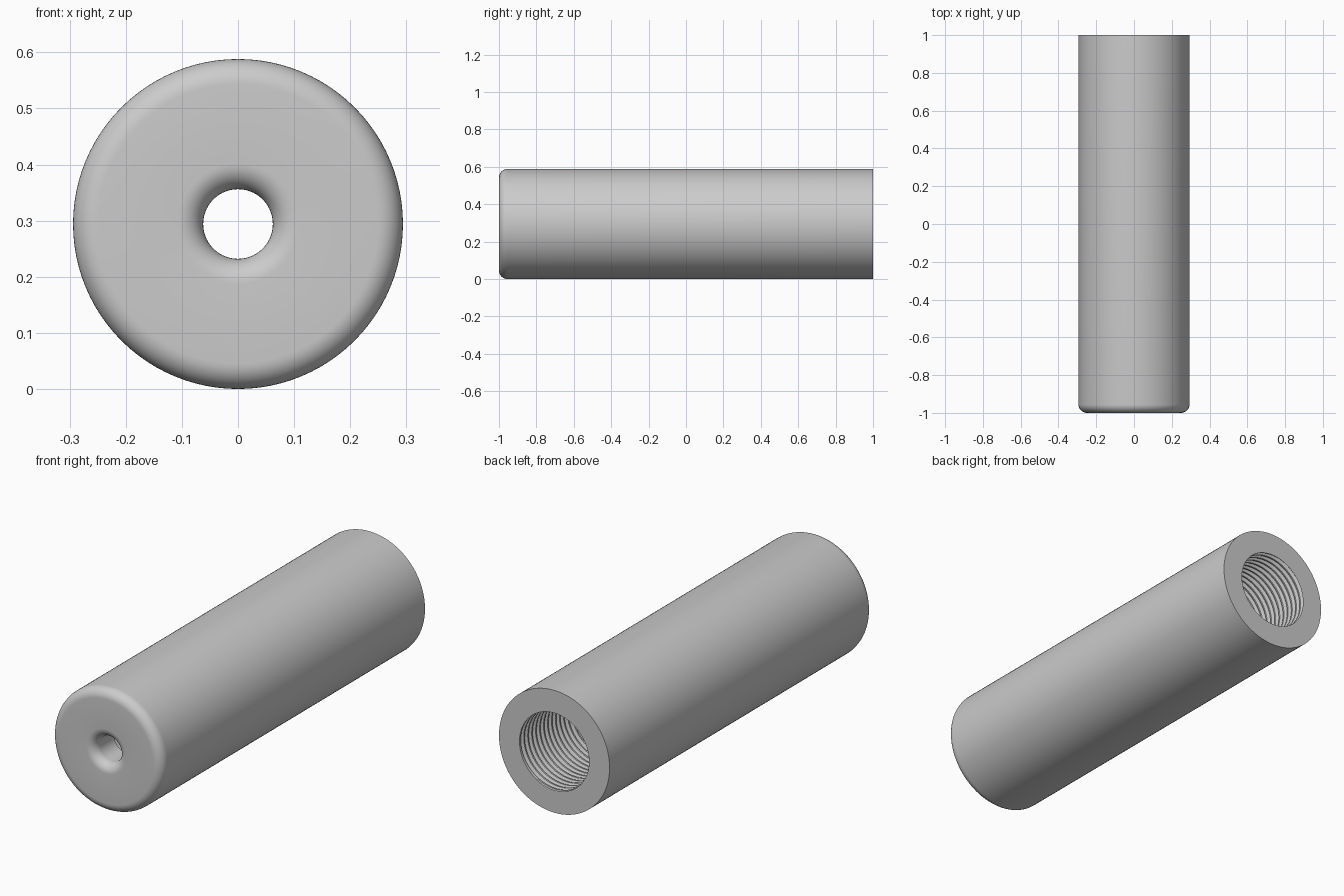
import bpy
import bmesh
from math import cos, sin, pi, tau, radians

R = 0.294            # outer radius, also the height of the axis
HOLE, BORE, ROOT = 0.062, 0.185, 0.2
FILLET = 0.045
FRONT, BACK, THREAD_START = -1, 1, 0
SEGMENTS = 96

cube = bpy.data.objects.get("Cube")
if cube:
    bpy.data.objects.remove(cube, do_unlink=True)

steel = bpy.data.materials.new("plain grey")
steel.use_nodes = True
grey = (0.6, 0.6, 0.6, 1)
steel.diffuse_color = grey
steel.node_tree.nodes["Principled BSDF"].inputs["Base Color"].default_value = grey


def point(radius, y, angle):
    return (radius * cos(angle), y, R + radius * sin(angle))


def finish(bm, name):
    bmesh.ops.remove_doubles(bm, verts=bm.verts, dist=1e-5)
    mesh = bpy.data.meshes.new(name)
    bm.to_mesh(mesh)
    bm.free()
    mesh.materials.append(steel)
    obj = bpy.data.objects.new(name, mesh)
    bpy.context.collection.objects.link(obj)
    bpy.ops.object.select_all(action="DESELECT")
    obj.select_set(True)
    bpy.context.view_layer.objects.active = obj
    bpy.ops.object.shade_smooth_by_angle(angle=radians(35))
    return obj


def skin(rows, name, shift=0):
    """Join rows of points around the axis; shift is the row offset per turn."""
    bm = bmesh.new()
    grid = [[bm.verts.new(p) for p in row] for row in rows]
    for k in range(len(grid) - 1 - shift):
        for j in range(SEGMENTS):
            n = (j + 1) % SEGMENTS
            s = shift if n == 0 else 0
            bm.faces.new((grid[k][j], grid[k + 1][j],
                          grid[k + 1 + s][n], grid[k + s][n]))
    return finish(bm, name)


def arc(radius, y, start, end, steps=10):
    angles = [start + (end - start) * i / steps for i in range(steps + 1)]
    return [(radius + FILLET * cos(a), y + FILLET * sin(a)) for a in angles]


# Turned body: back rim, outer wall, rounded nose, rounded hole, inner bore
profile = [(BORE, BACK), (R, BACK)]
profile += arc(R - FILLET, FRONT + FILLET, 0, -pi / 2)
profile += arc(HOLE + FILLET, FRONT + FILLET, -pi / 2, -pi)
profile += [(HOLE, FRONT + 0.15), (BORE, FRONT + 0.15), (BORE, THREAD_START)]
skin([[point(r, y, tau * j / SEGMENTS) for j in range(SEGMENTS)]
      for r, y in profile], "body")

# Helical thread: crest, flank, root, flank for every turn
PITCH = 0.03
WAVE = [BORE, BORE, ROOT, ROOT]
STEPS = len(WAVE)
turns = round((BACK - THREAD_START) / PITCH)
rows = []
for k in range(-2 * STEPS, (turns + 3) * STEPS):
    row = []
    for j in range(SEGMENTS):
        y = THREAD_START + PITCH * (k / STEPS + j / SEGMENTS)
        inside = THREAD_START < y < BACK
        y = min(max(y, THREAD_START), BACK)
        row.append(point(WAVE[k % STEPS] if inside else BORE, y,
                         tau * j / SEGMENTS))
    rows.append(row)
skin(rows, "bore_thread", STEPS)
